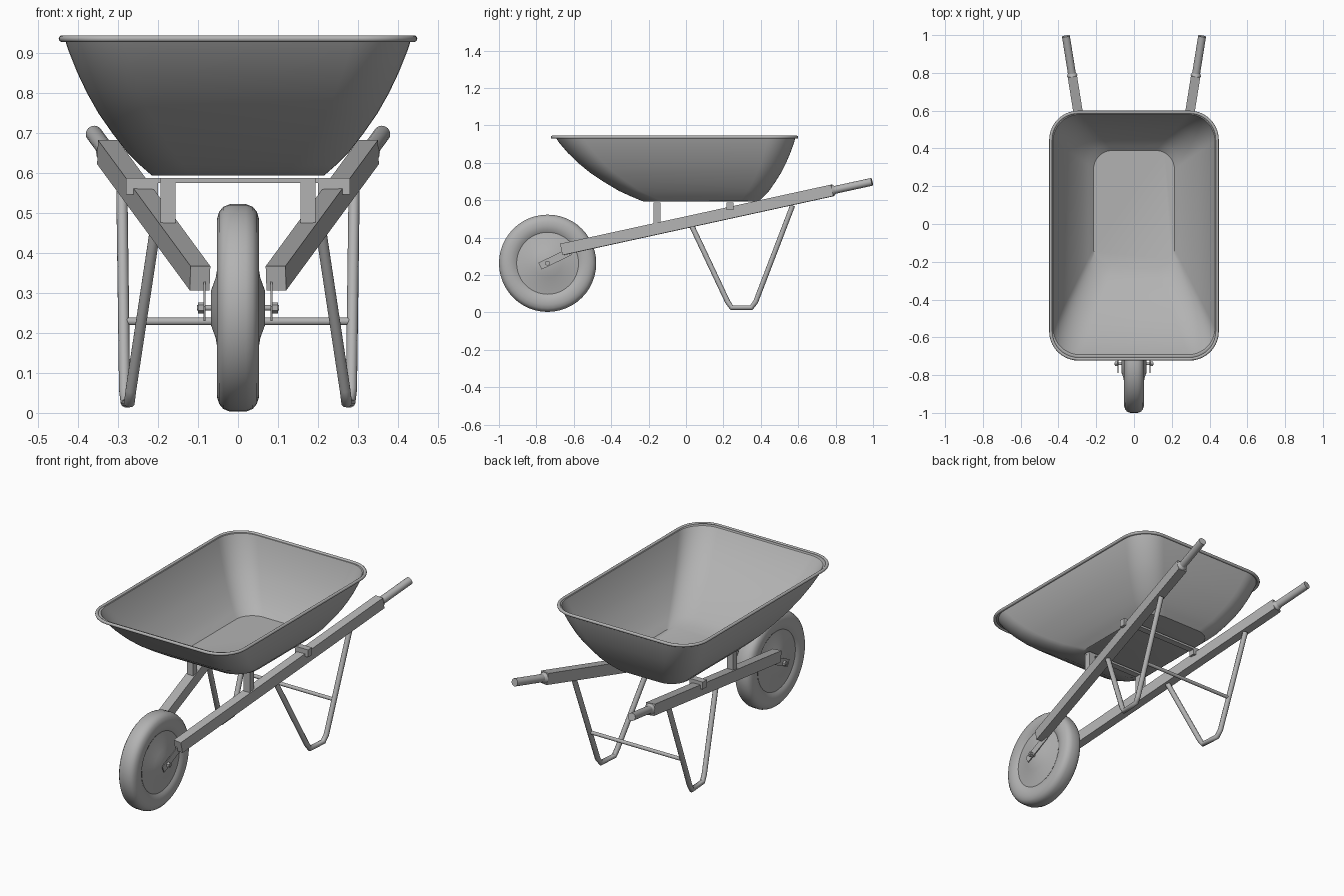
import bpy, bmesh, math
from mathutils import Vector, Matrix

cube = bpy.data.objects.get("Cube")
if cube:
    bpy.data.objects.remove(cube, do_unlink=True)

# Single grey paint
grey = bpy.data.materials.new("plain_grey")
grey.use_nodes = True
grey.diffuse_color = (0.45, 0.45, 0.45, 1)
grey.node_tree.nodes["Principled BSDF"].inputs["Base Color"].default_value = (0.45, 0.45, 0.45, 1)


def finish(obj, angle=35):
    if not obj.data.materials:
        obj.data.materials.append(grey)
    bpy.ops.object.select_all(action='DESELECT')
    obj.select_set(True)
    bpy.context.view_layer.objects.active = obj
    if obj.type == 'CURVE':
        bpy.ops.object.convert(target='MESH')
        obj = bpy.context.object
    bpy.ops.object.shade_smooth_by_angle(angle=math.radians(angle))
    return obj


def from_bmesh(name, bm, angle=35):
    bmesh.ops.recalc_face_normals(bm, faces=bm.faces)
    mesh = bpy.data.meshes.new(name)
    bm.to_mesh(mesh)
    bm.free()
    obj = bpy.data.objects.new(name, mesh)
    bpy.context.collection.objects.link(obj)
    return finish(obj, angle)


def box(name, centre, size):
    bm = bmesh.new()
    bmesh.ops.create_cube(bm, size=1, matrix=Matrix.Translation(centre) @ Matrix.Diagonal((*size, 1)))
    return from_bmesh(name, bm)


def beam(name, a, b, width, height):
    # Box running from a to b with its sides kept upright
    a, b = Vector(a), Vector(b)
    along = (b - a).normalized()
    side = along.cross(Vector((0, 0, 1))).normalized()
    up = side.cross(along)
    turn = Matrix((side, along, up)).transposed().to_4x4()
    size = Matrix.Diagonal((width, (b - a).length, height, 1))
    bm = bmesh.new()
    bmesh.ops.create_cube(bm, size=1, matrix=Matrix.Translation((a + b) / 2) @ turn @ size)
    return from_bmesh(name, bm)


def cone(name, a, b, r1, r2, sides):
    a, b = Vector(a), Vector(b)
    turn = (b - a).to_track_quat('Z', 'Y').to_matrix().to_4x4()
    bm = bmesh.new()
    bmesh.ops.create_cone(bm, cap_ends=True, segments=sides, radius1=r1, radius2=r2,
                          depth=(b - a).length, matrix=Matrix.Translation((a + b) / 2) @ turn)
    return from_bmesh(name, bm, 40)


def tube(name, points, radius, closed=False):
    curve = bpy.data.curves.new(name, 'CURVE')
    curve.dimensions = '3D'
    curve.bevel_depth = radius
    curve.bevel_resolution = 3
    curve.use_fill_caps = True
    spline = curve.splines.new('POLY')
    spline.points.add(len(points) - 1)
    for p, co in zip(spline.points, points):
        p.co = (*co, 1)
    spline.use_cyclic_u = closed
    obj = bpy.data.objects.new(name, curve)
    bpy.context.collection.objects.link(obj)
    return finish(obj, 50)


def rounded_ring(cy, hx, hy, r, z, steps=10):
    ring = []
    for i, (sx, sy) in enumerate(((1, 1), (-1, 1), (-1, -1), (1, -1))):
        for k in range(steps + 1):
            t = (i + k / steps) * math.pi / 2
            ring.append(Vector((sx * (hx - r) + r * math.cos(t),
                                cy + sy * (hy - r) + r * math.sin(t), z)))
    return ring


def tray_ring(s, z):
    # s goes from 0 at the floor to 1 at the rim
    return rounded_ring(0.08 - 0.1375 * s, 0.215 + 0.219 * s, 0.31 + 0.333 * s, 0.1 + 0.045 * s, z)


# Tray: floor and bulging walls
bm = bmesh.new()
levels = ((0, 0.597), (0.13, 0.622), (0.27, 0.652), (0.44, 0.7), (0.6, 0.75),
          (0.73, 0.8), (0.85, 0.855), (0.95, 0.91), (0.985, 0.934), (1.02, 0.938))
rings = [[bm.verts.new(p) for p in tray_ring(*level)] for level in levels]
bm.faces.new(rings[0])
for low, high in zip(rings, rings[1:]):
    for i in range(len(low)):
        j = (i + 1) % len(low)
        bm.faces.new((low[i], low[j], high[j], high[i]))
tray = from_bmesh("tray", bm, 28)
shell = tray.modifiers.new("thickness", 'SOLIDIFY')
shell.thickness = 0.005
shell.offset = 0
tube("tray_rim", tray_ring(1.03, 0.937), 0.0085, True)


def lathe_x(name, profile, closed, centre, sides=48):
    # Spin (x, radius) points about the axle
    bm = bmesh.new()
    pts = [bm.verts.new((x, 0, r)) for x, r in profile]
    edges = [bm.edges.new(p) for p in zip(pts, pts[1:])]
    if closed:
        edges.append(bm.edges.new((pts[-1], pts[0])))
    bmesh.ops.spin(bm, geom=pts + edges, cent=(0, 0, 0), axis=(1, 0, 0),
                   angle=2 * math.pi, steps=sides, use_merge=True)
    bmesh.ops.remove_doubles(bm, verts=bm.verts, dist=0.0001)
    bmesh.ops.translate(bm, verts=bm.verts, vec=centre)
    return from_bmesh(name, bm, 40)


# Wheel: tyre, dished disc and axle
AXLE = Vector((0, -0.74, 0.263))
half_tyre = [(0.040, 0.165), (0.049, 0.18), (0.053, 0.2), (0.053, 0.222),
             (0.047, 0.241), (0.037, 0.253), (0.02, 0.26)]
lathe_x("tyre", half_tyre + [(-x, r) for x, r in reversed(half_tyre)], True, AXLE)
half_disc = [(0.04, 0.168), (0.056, 0.075), (0.067, 0.045), (0.067, 0)]
lathe_x("wheel_disc", [(-x, r) for x, r in reversed(half_disc)] + half_disc, False, AXLE)
cone("axle", AXLE - Vector((0.103, 0, 0)), AXLE + Vector((0.103, 0, 0)), 0.007, 0.007, 12)

# Frame parts for each side
FRONT, BACK = Vector((0.095, -0.663, 0.337)), Vector((0.327, 0.785, 0.653))
ALONG = (BACK - FRONT).normalized()
for side, s in (("left", 1), ("right", -1)):
    def m(p):
        return Vector((s * p[0], p[1], p[2]))

    # Long wooden bar and its round grip
    beam(side + "_beam", m(FRONT), m(BACK), 0.05, 0.062)
    neck = BACK + ALONG * 0.014
    cone(side + "_grip_neck", m(BACK), m(neck), 0.029, 0.021, 16)
    cone(side + "_grip", m(BACK), m(BACK + ALONG * 0.217), 0.021, 0.021, 16)

    # Bent tube leg
    leg = [(0.205, 0.025, 0.475), (0.268, 0.222, 0.058), (0.272, 0.244, 0.026),
           (0.28, 0.35, 0.026), (0.284, 0.373, 0.058), (0.291, 0.57, 0.572)]
    tube(side + "_leg", [m(p) for p in leg], 0.014)

    # Tray supports standing on the bar
    box(side + "_front_post", m((0.175, -0.155, 0.521)), (0.038, 0.036, 0.112))
    box(side + "_rear_spacer", m((0.24, 0.235, 0.567)), (0.08, 0.036, 0.04))

    # Strap holding the axle, with its nut
    beam(side + "_axle_strap", m((0.084, -0.78, 0.248)), m((0.084, -0.62, 0.325)), 0.005, 0.04)
    cone(side + "_axle_nut", AXLE + Vector((s * 0.086, 0, 0)), AXLE + Vector((s * 0.1, 0, 0)),
         0.014, 0.014, 6)

# Cross bars under the tray and between the legs
box("front_cross_bar", (0, -0.155, 0.582), (0.39, 0.036, 0.012))
box("rear_cross_bar", (0, 0.235, 0.582), (0.56, 0.036, 0.012))
tube("leg_brace", [(-0.286, 0.438, 0.229), (0.286, 0.438, 0.229)], 0.01)
